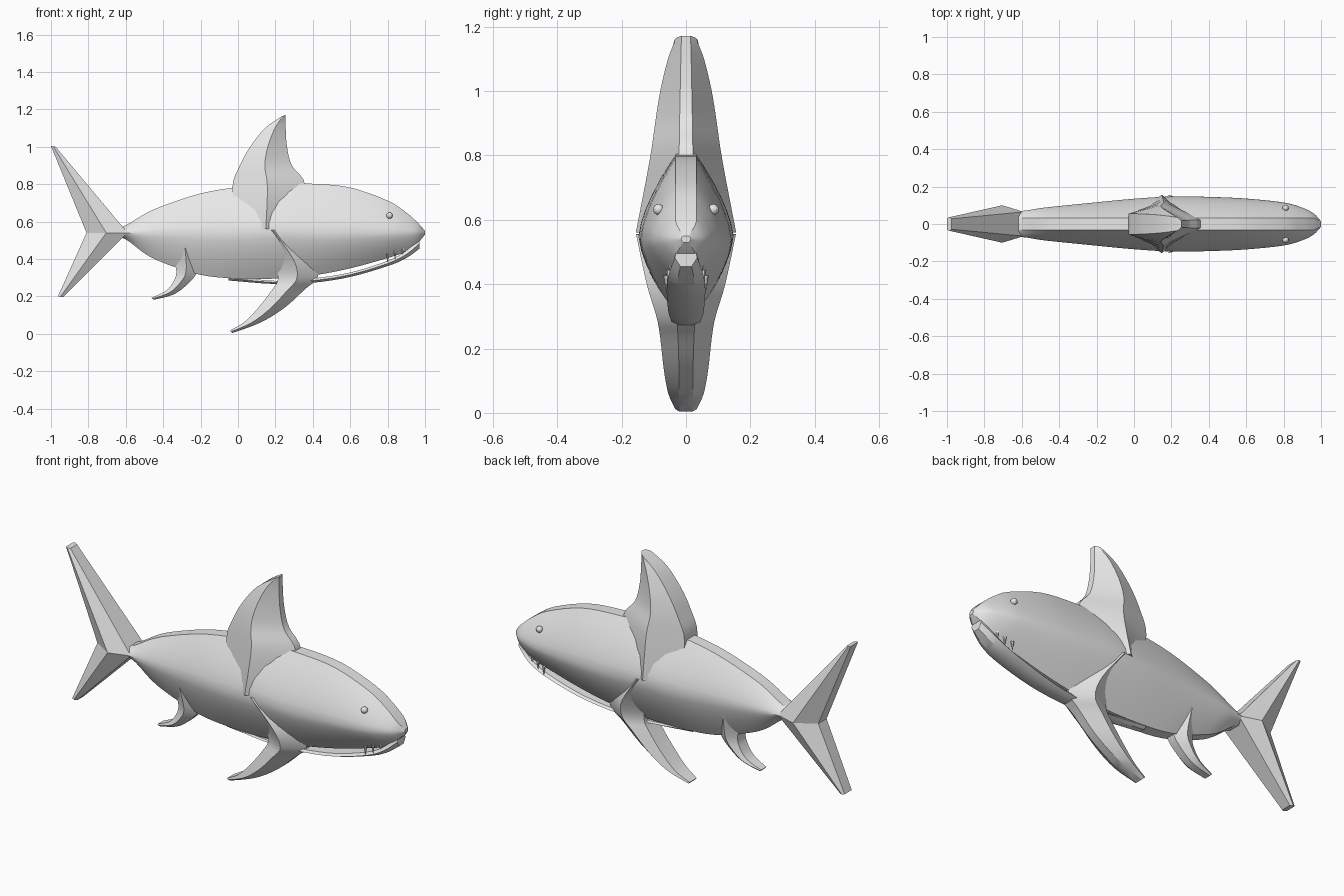
import bpy
import bmesh
import math
from mathutils import Vector

if "Cube" in bpy.data.objects:
    bpy.data.objects.remove(bpy.data.objects["Cube"])

grey = bpy.data.materials.new("plain_grey")
grey.use_nodes = True
grey.diffuse_color = (0.8, 0.8, 0.8, 1)
grey.node_tree.nodes["Principled BSDF"].inputs["Base Color"].default_value = (0.8, 0.8, 0.8, 1)


def smooth(stations, steps=4):
    """Catmull-Rom interpolation through stations of plain numbers."""
    pts = [Vector(s) for s in stations]
    out = []
    for i in range(len(pts) - 1):
        a, b, c, d = pts[max(i - 1, 0)], pts[i], pts[i + 1], pts[min(i + 2, len(pts) - 1)]
        for k in range(steps):
            t = k / steps
            out.append(b + 0.5 * t * (c - a + t * (2 * a - 5 * b + 4 * c - d
                                                   + t * (3 * b - a - 3 * c + d))))
    return out + [pts[-1]]


def finish(name, bm, angle=28):
    bmesh.ops.recalc_face_normals(bm, faces=bm.faces)
    mesh = bpy.data.meshes.new(name)
    bm.to_mesh(mesh)
    bm.free()
    mesh.materials.append(grey)
    obj = bpy.data.objects.new(name, mesh)
    bpy.context.collection.objects.link(obj)
    bpy.ops.object.select_all(action='DESELECT')
    obj.select_set(True)
    bpy.context.view_layer.objects.active = obj
    bpy.ops.object.shade_smooth_by_angle(angle=math.radians(angle))
    return obj


def loft(name, rings):
    """Skin a row of closed rings and cap both ends."""
    bm = bmesh.new()
    rows = [[bm.verts.new(p) for p in ring] for ring in rings]
    n = len(rows[0])
    for a, b in zip(rows, rows[1:]):
        for i in range(n):
            j = (i + 1) % n
            bm.faces.new((a[i], a[j], b[j], b[i]))
    bm.faces.new(rows[0])
    bm.faces.new(rows[-1])
    return finish(name, bm)


def mirrored(side):
    """Close a half section by mirroring it across y."""
    return side + [(x, -y, z) for x, y, z in reversed(side)]


def fin(name, stations, mid=0.48):
    """Stations: back x, z, front x, z, then half widths at back, crease, front."""
    rings = []
    for bx, bz, fx, fz, wb, wm, wf in smooth(stations):
        mx, mz = bx + mid * (fx - bx), bz + mid * (fz - bz)
        rings.append(mirrored([(bx, wb, bz), (mx, wm, mz), (fx, wf, fz)]))
    return loft(name, rings)


# Body: x, bottom, ridge height, top, half width at the ridge
body = [
    (-0.68, 0.525, 0.54, 0.555, 0.08),
    (-0.6, 0.505, 0.54, 0.58, 0.07),
    (-0.5, 0.43, 0.54, 0.64, 0.085),
    (-0.4, 0.38, 0.54, 0.685, 0.096),
    (-0.2, 0.315, 0.54, 0.75, 0.116),
    (0, 0.295, 0.54, 0.785, 0.135),
    (0.2, 0.295, 0.55, 0.802, 0.147),
    (0.4, 0.312, 0.54, 0.802, 0.145),
    (0.6, 0.35, 0.54, 0.782, 0.136),
    (0.8, 0.405, 0.54, 0.712, 0.115),
    (0.9, 0.44, 0.54, 0.648, 0.087),
    (0.96, 0.485, 0.54, 0.595, 0.057),
    (1, 0.53, 0.54, 0.55, 0.015),
]


def body_section(x, low, ridge, top, w):
    side = []
    edge = min(0.032, 0.6 * w)
    for k in range(-6, 7):
        t = k / 6
        z = ridge + t * (top - ridge if t > 0 else ridge - low)
        side.append((x, edge + (w - edge) * (1 - abs(t) ** 1.5), z))
    return mirrored(side)


loft("body", [body_section(*s) for s in smooth(body)])

# Thin lower jaw below the open mouth: x, bottom, top, half width
jaw = [
    (-0.05, 0.285, 0.31, 0.03),
    (0.2, 0.266, 0.283, 0.035),
    (0.4, 0.273, 0.296, 0.045),
    (0.6, 0.304, 0.328, 0.055),
    (0.8, 0.362, 0.39, 0.06),
    (0.9, 0.405, 0.445, 0.055),
    (0.97, 0.455, 0.51, 0.035),
]
loft("lower_jaw", [
    mirrored([(x, 0.5 * w, low), (x, w, 0.5 * (low + top)), (x, 0.8 * w, top)])
    for x, low, top, w in smooth(jaw)])

# Fins along the centre line
fin("dorsal_fin", [
    (0, 0.56, 0.31, 0.56, 0.055, 0.156, 0.03),
    (-0.03, 0.78, 0.36, 0.79, 0.055, 0.113, 0.022),
    (0.01, 0.9, 0.288, 0.9, 0.055, 0.096, 0.02),
    (0.065, 1, 0.262, 1, 0.053, 0.08, 0.018),
    (0.145, 1.1, 0.255, 1.1, 0.047, 0.056, 0.016),
    (0.23, 1.16, 0.255, 1.172, 0.036, 0.03, 0.014),
])
fin("pectoral_fin", [
    (0.08, 0.56, 0.3, 0.55, 0.06, 0.155, 0.06),
    (0.18, 0.4, 0.42, 0.4, 0.055, 0.122, 0.04),
    (0.215, 0.3, 0.425, 0.3, 0.05, 0.092, 0.03),
    (0.175, 0.225, 0.36, 0.24, 0.05, 0.08, 0.025),
    (0.1, 0.13, 0.25, 0.14, 0.048, 0.069, 0.022),
    (0.03, 0.06, 0.12, 0.06, 0.042, 0.055, 0.022),
    (-0.043, 0.018, -0.03, 0.004, 0.03, 0.033, 0.02),
])
fin("pelvic_fin", [
    (-0.36, 0.46, -0.2, 0.46, 0.04, 0.09, 0.04),
    (-0.33, 0.34, -0.22, 0.33, 0.035, 0.062, 0.025),
    (-0.345, 0.28, -0.275, 0.26, 0.033, 0.05, 0.022),
    (-0.385, 0.23, -0.35, 0.208, 0.03, 0.04, 0.02),
    (-0.462, 0.193, -0.452, 0.182, 0.022, 0.024, 0.018),
])

# Tail lobes share a wide root
for name, back, front, tip in (("upper_tail_lobe", -1, -0.975, 1.004),
                               ("lower_tail_lobe", -0.963, -0.935, 0.2)):
    fin(name, [(-0.81, 0.54, -0.59, 0.54, 0.035, 0.1, 0.065),
               (back, tip, front, tip - 0.004, 0.03, 0.036, 0.028)])

# Eyes
for name, s in (("left_eye", 1), ("right_eye", -1)):
    bm = bmesh.new()
    bmesh.ops.create_uvsphere(bm, u_segments=12, v_segments=8, radius=0.017)
    bmesh.ops.translate(bm, verts=bm.verts, vec=(0.81, s * 0.085, 0.632))
    finish(name, bm)

# Small teeth hanging from the upper lip
for i, x in enumerate((0.8, 0.84, 0.88)):
    for s in (-1, 1):
        bm = bmesh.new()
        bmesh.ops.create_cone(bm, cap_ends=True, segments=6, radius1=0.001,
                              radius2=0.009, depth=0.045)
        bmesh.ops.translate(bm, verts=bm.verts,
                            vec=(x, s * (0.062 - 0.008 * i), 0.405 + 0.4 * (x - 0.8)))
        finish("tooth", bm)
